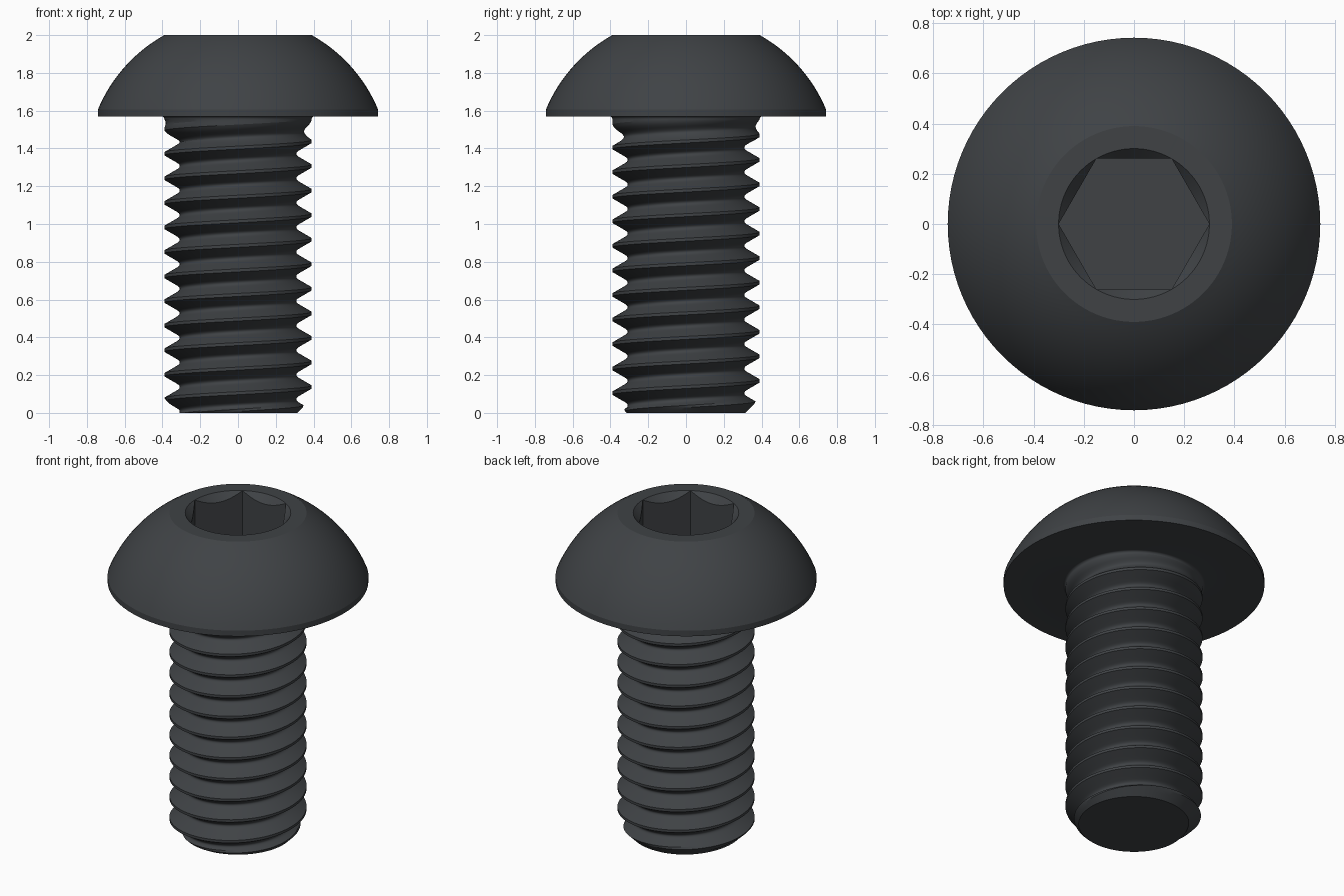
import bpy, bmesh
from math import sin, cos, pi, atan2, hypot

if "Cube" in bpy.data.objects:
    bpy.data.objects.remove(bpy.data.objects["Cube"])

N = 96                      # columns around the axis
PITCH, Z0 = 0.13, 0.007     # thread pitch, height of a crest on +x
MAJOR, NECK_Z = 0.39, 1.555
HEAD_Z, HEAD_R, TOP_R = 1.57, 0.742, 0.39
APOTHEM, RIM, FLOOR_Z = 0.26, 0.3003, 1.71

bm = bmesh.new()


def skin(rings):
    """Bridge successive rings of N + 1 points; the seam is merged later."""
    rows = [[bm.verts.new(p) for p in ring] for ring in rings]
    for a, b in zip(rows, rows[1:]):
        for i in range(N):
            bm.faces.new((a[i], a[i + 1], b[i + 1], b[i]))


def ring(radius, height):
    """Ring whose radius and height are functions of the angle."""
    pts = []
    for i in range(N + 1):
        t = 2 * pi * i / N
        pts.append((radius(t) * cos(t), radius(t) * sin(t), height(t)))
    return pts


def circle(r, z):
    return ring(lambda t: r, lambda t: z)


# Threaded shank: helical rows, end chamfer, groove fading out under the head
def thread_radius(t, z):
    d = (z - Z0 - PITCH * t / (2 * pi)) % PITCH
    d = min(d, PITCH - d)
    if d < 0.008:
        depth = 0.0
    elif d < 0.045:
        depth = (d - 0.008) * 1.732
    else:                                   # rounded root
        depth = 0.0814 - 43.3 * (0.065 - d) ** 2
    fade = min(1.0, max(0.0, (NECK_Z - z) / 0.12))
    return min(MAJOR - depth * fade, 0.315 + z)


half = [0.008, 0.021, 0.033, 0.045, 0.049, 0.053, 0.057, 0.061]
offsets = [-d for d in reversed(half)] + half + [0.065]
rows = []
for k in range(-2, 14):
    for off in offsets:
        def height(t, k=k, off=off):
            return min(NECK_Z, max(0.0, Z0 + PITCH * (k + t / (2 * pi)) + off))
        rows.append(ring(lambda t, h=height: thread_radius(t, h(t)), height))
skin(rows)

# Head: under-head fillet, bearing face, lip, spherical dome
fillet = HEAD_Z - NECK_Z
head = []
for i in range(7):
    a = pi / 2 * i / 6
    head.append(circle(MAJOR + fillet * (1 - cos(a)), NECK_Z + fillet * sin(a)))
head += [circle(HEAD_R, HEAD_Z)]
cz, lip = 1.298, 1.605
a0, a1 = atan2(lip - cz, HEAD_R), atan2(2 - cz, TOP_R)
for i in range(17):
    s = i / 16
    a = a0 + (a1 - a0) * s
    rad = hypot(HEAD_R, lip - cz) * (1 - s) + hypot(TOP_R, 2 - cz) * s
    head.append(circle(rad * cos(a), cz + rad * sin(a)))


# Hex socket: round countersink meeting six flat walls
def hex_radius(t):
    return APOTHEM / cos(t % (pi / 3) - pi / 6)


head += [circle(RIM, 2.0),
         ring(hex_radius, lambda t: 2 - 1.1 * (RIM - hex_radius(t))),
         ring(hex_radius, lambda t: FLOOR_Z)]
skin(head)

# Weld, then cap the shank end and the socket floor
bmesh.ops.remove_doubles(bm, verts=bm.verts[:], dist=0.0002)
bmesh.ops.holes_fill(bm, edges=[e for e in bm.edges if e.is_boundary], sides=0)
bmesh.ops.recalc_face_normals(bm, faces=bm.faces[:])

mesh = bpy.data.meshes.new("button_head_screw")
bm.to_mesh(mesh)
bm.free()
screw = bpy.data.objects.new("button_head_screw", mesh)
bpy.context.collection.objects.link(screw)

steel = bpy.data.materials.new("black_steel")
steel.diffuse_color = (0.05, 0.055, 0.06, 1)
steel.use_nodes = True
steel.node_tree.nodes["Principled BSDF"].inputs["Base Color"].default_value = steel.diffuse_color
mesh.materials.append(steel)

bpy.context.view_layer.objects.active = screw
screw.select_set(True)
bpy.ops.object.shade_smooth_by_angle(angle=pi / 9)
